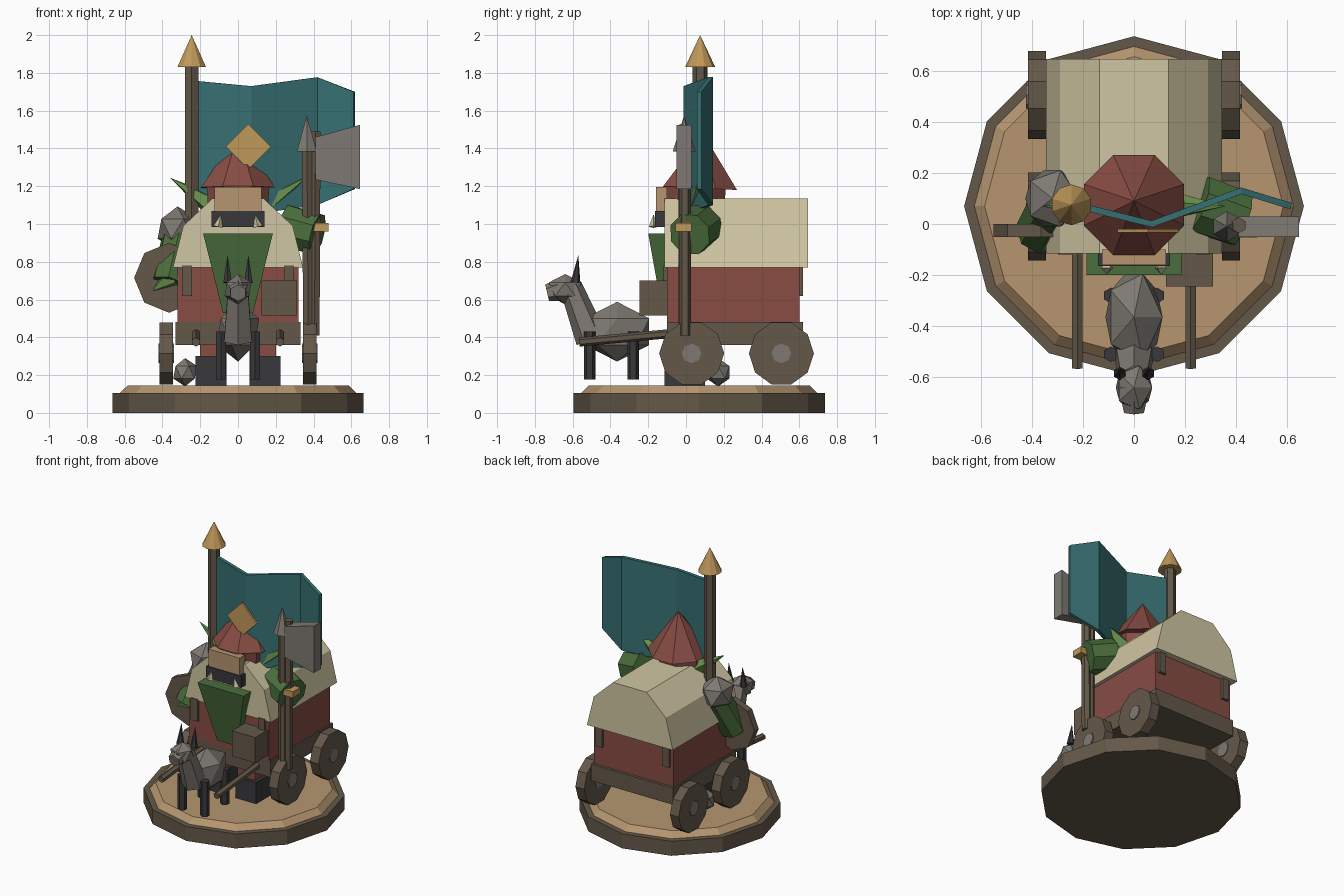
import bpy, bmesh, math
from mathutils import Vector, Matrix

if "Cube" in bpy.data.objects:
    bpy.data.objects.remove(bpy.data.objects["Cube"])


def colour(name, r, g, b):
    m = bpy.data.materials.new(name)
    lin = [((c / 255 + 0.055) / 1.055) ** 2.4 for c in (r, g, b)]
    m.diffuse_color = (*lin, 1)
    m.use_nodes = True
    m.node_tree.nodes["Principled BSDF"].inputs["Base Color"].default_value = m.diffuse_color
    return m


WOOD = colour("dark_wood", 100, 88, 73)
TAN = colour("tan", 182, 150, 112)
RED = colour("brick_red", 135, 76, 68)
CREAM = colour("cream_cloth", 208, 198, 163)
TEAL = colour("teal_cloth", 55, 112, 114)
GOLD = colour("gold", 192, 152, 90)
GREY = colour("stone_grey", 126, 121, 114)
BLACK = colour("charcoal", 56, 56, 59)
GREEN = colour("green_skin", 74, 110, 60)
LIME = colour("light_green", 106, 146, 78)


def finish(name, bm, mat):
    bmesh.ops.recalc_face_normals(bm, faces=bm.faces[:])
    me = bpy.data.meshes.new(name)
    bm.to_mesh(me)
    bm.free()
    me.materials.append(mat)
    ob = bpy.data.objects.new(name, me)
    bpy.context.collection.objects.link(ob)
    return ob


def box(name, mat, x, y, z):
    """Box from (min, max) ranges."""
    bm = bmesh.new()
    size = Matrix.Diagonal((x[1] - x[0], y[1] - y[0], z[1] - z[0], 1))
    mid = Matrix.Translation(((x[0] + x[1]) / 2, (y[0] + y[1]) / 2, (z[0] + z[1]) / 2))
    bmesh.ops.create_cube(bm, size=1, matrix=mid @ size)
    return finish(name, bm, mat)


def rod(name, mat, a, b, r1, r2=None, sides=6, spin=0.0):
    """Prism or cone running from point a to point b."""
    a, b = Vector(a), Vector(b)
    d = b - a
    rot = Vector((0, 0, 1)).rotation_difference(d).to_matrix().to_4x4()
    bm = bmesh.new()
    bmesh.ops.create_cone(bm, cap_ends=True, segments=sides, radius1=r1,
                          radius2=r1 if r2 is None else r2, depth=d.length,
                          matrix=Matrix.Translation((a + b) / 2) @ rot @ Matrix.Rotation(spin, 4, 'Z'))
    return finish(name, bm, mat)


def ball(name, mat, c, s):
    bm = bmesh.new()
    bmesh.ops.create_icosphere(bm, subdivisions=1, radius=1,
                               matrix=Matrix.Translation(c) @ Matrix.Diagonal((*s, 1)))
    return finish(name, bm, mat)


def prism(name, mat, pts, y0, y1):
    """Extrude an x-z outline along y."""
    bm = bmesh.new()
    f = bm.faces.new([bm.verts.new((x, y0, z)) for x, z in pts])
    g = bmesh.ops.extrude_face_region(bm, geom=[f])
    bmesh.ops.translate(bm, verts=[v for v in g["geom"] if isinstance(v, bmesh.types.BMVert)],
                        vec=(0, y1 - y0, 0))
    return finish(name, bm, mat)


# Round display base
rod("base_rim", WOOD, (0, .07, 0), (0, .07, .105), .665, sides=12)
rod("base_top", TAN, (0, .07, .105), (0, .07, .145), .625, .585, sides=12)

# Wagon body, chassis and canopy
box("wagon_body", RED, (-.32, .32), (-.10, .60), (.47, .80))
box("chassis", WOOD, (-.33, .33), (-.10, .62), (.36, .48))
half = [(.345, .77), (.29, .99), (.135, 1.135)]
prism("canopy", CREAM, half + [(-x, z) for x, z in reversed(half)], -.115, .645)
for s in (-1, 1):
    for y in (-.108, .608):
        box("canopy_post", WOOD, (s * .27 - .027, s * .27 + .027), (y - .012, y + .012), (.62, .78))
    # Wheels with hubs
    for y in (.03, .505):
        rod("wheel", WOOD, (s * .345, y, .315), (s * .415, y, .315), .172, sides=10)
        rod("wheel_hub", GREY, (s * .34, y, .315), (s * .422, y, .315), .052, sides=8)
    # Draught shafts
    rod("shaft", WOOD, (s * .222, -.565, .375), (s * .222, -.08, .42), .024)
    # Driver legs and boots
    box("trouser_leg", RED, sorted((s * .06, s * .2)), (-.09, .06), (.29, .5))
    box("boot", BLACK, sorted((s * .06, s * .225)), (-.113, .10), (.145, .30))
box("crate", WOOD, (.125, .31), (-.245, -.09), (.515, .70))
ball("loose_rock", GREY, (-.28, .17, .215), (.07, .07, .075))

# Driver torso, tapering downward
bm = bmesh.new()
rings = []
for z, w, y0, y1 in ((.53, .08, -.125, 0), (.95, .185, -.2, .1)):
    rings.append([bm.verts.new(p) for p in ((-w, y0, z), (w, y0, z), (w, y1, z), (-w, y1, z))])
lo, hi = rings
bm.faces.new(lo)
bm.faces.new(hi)
for i in range(4):
    bm.faces.new((lo[i], lo[(i + 1) % 4], hi[(i + 1) % 4], hi[i]))
finish("torso", bm, GREEN)

# Hood, hat and face
rod("hood", RED, (0, .045, .94), (0, .045, 1.2), .16, .18, sides=8, spin=math.pi / 8)
rod("pointed_hat", RED, (0, .075, 1.19), (0, .09, 1.48), .212, 0, sides=8, spin=math.pi / 8)
box("face_plate", TAN, (-.125, .125), (-.16, -.1), (1.065, 1.195))
box("jaw", BLACK, (-.14, .14), (-.165, -.08), (.985, 1.07))
for s in (-1, 1):
    rod("tusk", CREAM, (s * .105, -.172, .985), (s * .09, -.172, 1.05), .025, 0, sides=4)
    ear = rod("ear", LIME, (s * .14, .07, 1.1), (s * .36, .07, 1.245), .06, 0, sides=5)

# Right arm holding spear and axe
rod("right_arm", GREEN, (.25, .08, .99), (.42, .02, .945), .12, .115, sides=8)
box("wrist_band", GOLD, (.36, .48), (-.055, .03), (.96, 1.005))
rod("spear_pole", WOOD, (.372, -.01, .41), (.365, -.01, 1.4), .031)
rod("spear_tip", GREY, (.364, -.01, 1.385), (.364, -.01, 1.575), .06, 0, sides=6)
rod("axe_pole", WOOD, (.405, -.005, .41), (.41, -.005, 1.49), .031)
prism("axe_blade", GREY, [(.41, 1.235), (.645, 1.185), (.645, 1.525), (.41, 1.46)], -.05, .03)

# Left arm, shoulder guard and shield
ball("shoulder_guard", GREY, (-.32, .1, .975), (.118, .13, .118))
rod("left_arm", GREEN, (-.31, .09, .93), (-.37, -.03, .68), .095, sides=7)
rod("left_hand", LIME, (-.35, -.05, .72), (-.455, -.05, .645), .06, 0, sides=5)
rod("shield", WOOD, (-.365, -.05, .715), (-.365, 0, .715), .185, sides=8)

# Banner pole and finial
rod("banner_pole", WOOD, (-.245, .075, .45), (-.245, .075, 1.84), .04)
rod("finial", GOLD, (-.245, .075, 1.83), (-.245, .075, 2.0), .08, 0, sides=10)

# Waving banner: x, y, bottom, top
bm = bmesh.new()
prev = None
for x, y, b, t in ((-.22, .072, 1.13, 1.757), (.07, 0, 1.05, 1.73),
                   (.42, .13, 1.1, 1.777), (.615, .07, 1.185, 1.70)):
    col = [bm.verts.new((x, y, b)), bm.verts.new((x, y, t))]
    if prev:
        bm.faces.new((prev[0], col[0], col[1], prev[1]))
    prev = col
mod = finish("banner", bm, TEAL).modifiers.new("cloth", 'SOLIDIFY')
mod.thickness, mod.offset = .026, 0
prism("banner_emblem", GOLD, [(.055, 1.29), (.175, 1.41), (.055, 1.53), (-.065, 1.41)], -.034, -.02)

# Goat
ball("goat_body", GREY, (0, -.365, .43), (.125, .2, .158))
rod("goat_neck", GREY, (0, -.5, .39), (0, -.61, .67), .085, .06, sides=6)
ball("goat_head", GREY, (0, -.64, .655), (.08, .1, .08))
rod("goat_muzzle", GREY, (0, -.63, .66), (0, -.735, .635), .07, .045, sides=6)
for s in (-1, 1):
    rod("goat_horn", BLACK, (s * .055, -.585, .69), (s * .055, -.57, .835), .026, 0, sides=6)
    for y in (-.51, -.28):
        rod("goat_leg", BLACK, (s * .09, y, .178), (s * .09, y, .43), .031)
